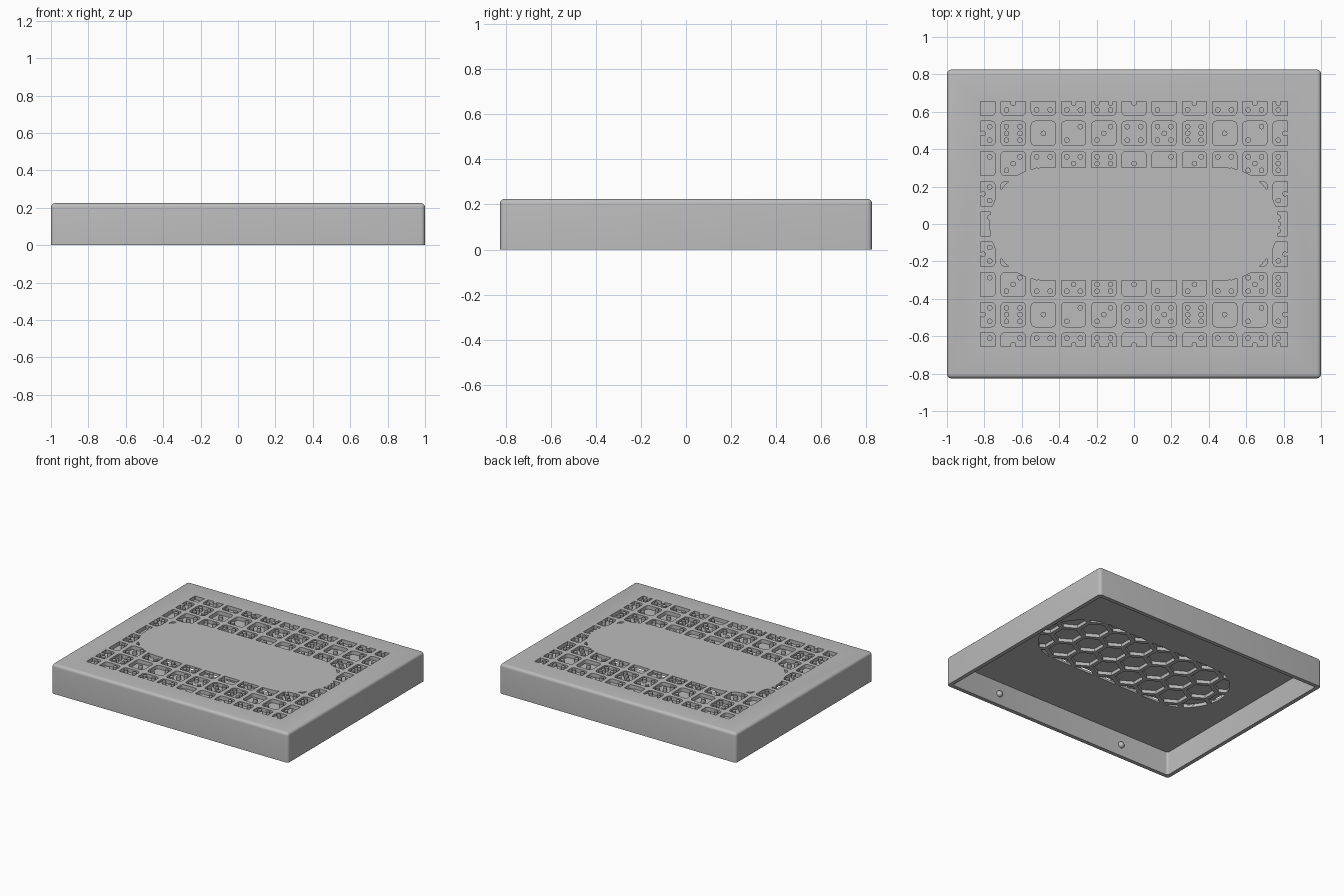
import bpy, bmesh, math

if "Cube" in bpy.data.objects:
    bpy.data.objects.remove(bpy.data.objects["Cube"], do_unlink=True)

HX, HY, TOP, WALL, CEIL = 1.0, 0.825, 0.225, 0.03, 0.18
PITCH, TILE, PIP, OFF = 0.1615, 0.065, 0.0145, 0.036
DICE_DEPTH, HEX_DEPTH = 0.028, 0.025

grey = bpy.data.materials.new("plain grey")
grey.use_nodes = True
grey.diffuse_color = (0.5, 0.5, 0.5, 1)
grey.node_tree.nodes["Principled BSDF"].inputs["Base Color"].default_value = (0.5, 0.5, 0.5, 1)


def make_object(name, bm):
    bmesh.ops.recalc_face_normals(bm, faces=bm.faces)
    mesh = bpy.data.meshes.new(name)
    bm.to_mesh(mesh)
    bm.free()
    mesh.materials.append(grey)
    obj = bpy.data.objects.new(name, mesh)
    bpy.context.collection.objects.link(obj)
    return obj


def prism(bm, outline, z0, z1):
    low = [bm.verts.new((x, y, z0)) for x, y in outline]
    high = [bm.verts.new((x, y, z1)) for x, y in outline]
    bm.faces.new(low[::-1])
    bm.faces.new(high)
    n = len(low)
    for i in range(n):
        k = (i + 1) % n
        bm.faces.new((low[i], low[k], high[k], high[i]))


def rounded(cx, cy, hx, hy, r, seg):
    """Rectangle outline with round corners."""
    pts = []
    for q, (sx, sy) in enumerate([(1, 1), (-1, 1), (-1, -1), (1, -1)]):
        for i in range(seg + 1):
            a = math.pi / 2 * (q + i / seg)
            pts.append((cx + sx * (hx - r) + r * math.cos(a),
                        cy + sy * (hy - r) + r * math.sin(a)))
    return pts


def polygon(cx, cy, r, n, turn=0.0):
    return [(cx + r * math.cos(turn + math.tau * i / n),
             cy + r * math.sin(turn + math.tau * i / n)) for i in range(n)]


def boolean(target, other, operation):
    mod = target.modifiers.new("cut", 'BOOLEAN')
    mod.operation, mod.object, mod.solver = operation, other, 'EXACT'
    bpy.context.view_layer.objects.active = target
    bpy.ops.object.modifier_apply(modifier=mod.name)
    bpy.data.objects.remove(other, do_unlink=True)


def stadium(z0, z1, name):
    bm = bmesh.new()
    pts = []
    for side in (0, 1):
        for i in range(33):
            a = -math.pi / 2 + math.pi * (side + i / 32)
            pts.append(((0.47, -0.47)[side] + 0.303 * math.cos(a), 0.303 * math.sin(a)))
    prism(bm, pts, z0, z1)
    return make_object(name, bm)


# Lid shell: rounded block, hollow from below
bm = bmesh.new()
bmesh.ops.create_cube(bm, size=1)
for v in bm.verts:
    v.co = (v.co.x * 2 * HX, v.co.y * 2 * HY, (v.co.z + 0.5) * TOP)
edges = [e for e in bm.edges if max(v.co.z for v in e.verts) > 0.1]
bmesh.ops.bevel(bm, geom=edges, offset=0.022, segments=5, profile=0.5, affect='EDGES')
lid = make_object("lid", bm)

bm = bmesh.new()
prism(bm, rounded(0, 0, HX - WALL, HY - WALL, 0.015, 4), -0.1, CEIL)
boolean(lid, make_object("hollow", bm), 'DIFFERENCE')

# Dice pattern: tiles cut to a frame, with the pips left standing
diag = [(-1, -1), (1, 1)]
corners = diag + [(-1, 1), (1, -1)]
faces = {1: [(0, 0)], 2: diag, 3: diag + [(0, 0)], 4: corners,
         5: corners + [(0, 0)], 6: corners + [(-1, 0), (1, 0)]}
tiles, pips = bmesh.new(), bmesh.new()
floor = TOP - DICE_DEPTH
for row in range(-4, 5):
    for col in range(-5, 6):
        if abs(row) <= 1 and abs(col) < 4:
            continue
        cx, cy = col * PITCH, row * PITCH
        prism(tiles, rounded(cx, cy, TILE, TILE, 0.02, 4), floor, TOP + 0.05)
        start = 2 if row % 2 == 0 else 5
        number = (start + col + 5 - 1) % 6 + 1
        for px, py in faces[number]:
            prism(pips, polygon(cx + px * OFF, cy + py * OFF, PIP, 16, 0.1),
                  floor - 0.05, TOP + 0.1)
dice = make_object("dice_cutter", tiles)
bm = bmesh.new()
prism(bm, rounded(0, 0, 0.822, 0.655, 0.004, 1), floor - 0.02, TOP + 0.08)
boolean(dice, make_object("frame", bm), 'INTERSECT')
boolean(dice, stadium(floor - 0.03, TOP + 0.09, "blank_centre"), 'DIFFERENCE')
boolean(dice, make_object("pip_cutter", pips), 'DIFFERENCE')
boolean(lid, dice, 'DIFFERENCE')

# Honeycomb pockets in the ceiling, trimmed to a stadium
bm = bmesh.new()
step = 0.2
for row in range(-2, 3):
    for col in range(-5, 6):
        cx, cy = (col + 0.5 * (row % 2)) * step, row * step * math.sqrt(3) / 2
        prism(bm, polygon(cx, cy, 0.098, 6, math.pi / 6), CEIL - 0.03, CEIL + HEX_DEPTH)
cells = make_object("honeycomb_cutter", bm)
boolean(cells, stadium(CEIL - 0.05, CEIL + 0.1, "honeycomb_outline"), 'INTERSECT')
boolean(lid, cells, 'DIFFERENCE')

# Snap bumps on the inner long walls
bumps = []
for sx in (-1, 1):
    for sy in (-1, 1):
        bm = bmesh.new()
        bmesh.ops.create_uvsphere(bm, u_segments=20, v_segments=12, radius=0.024)
        bmesh.ops.translate(bm, verts=bm.verts, vec=(sx * 0.55, sy * (HY - WALL), 0.085))
        side = ("right" if sx < 0 else "left") + ("_front" if sy < 0 else "_back")
        bumps.append(make_object("snap_bump_" + side, bm))

for obj in [lid] + bumps:
    bpy.ops.object.select_all(action='DESELECT')
    obj.select_set(True)
    bpy.context.view_layer.objects.active = obj
    bpy.ops.object.shade_smooth_by_angle(angle=math.radians(30))
